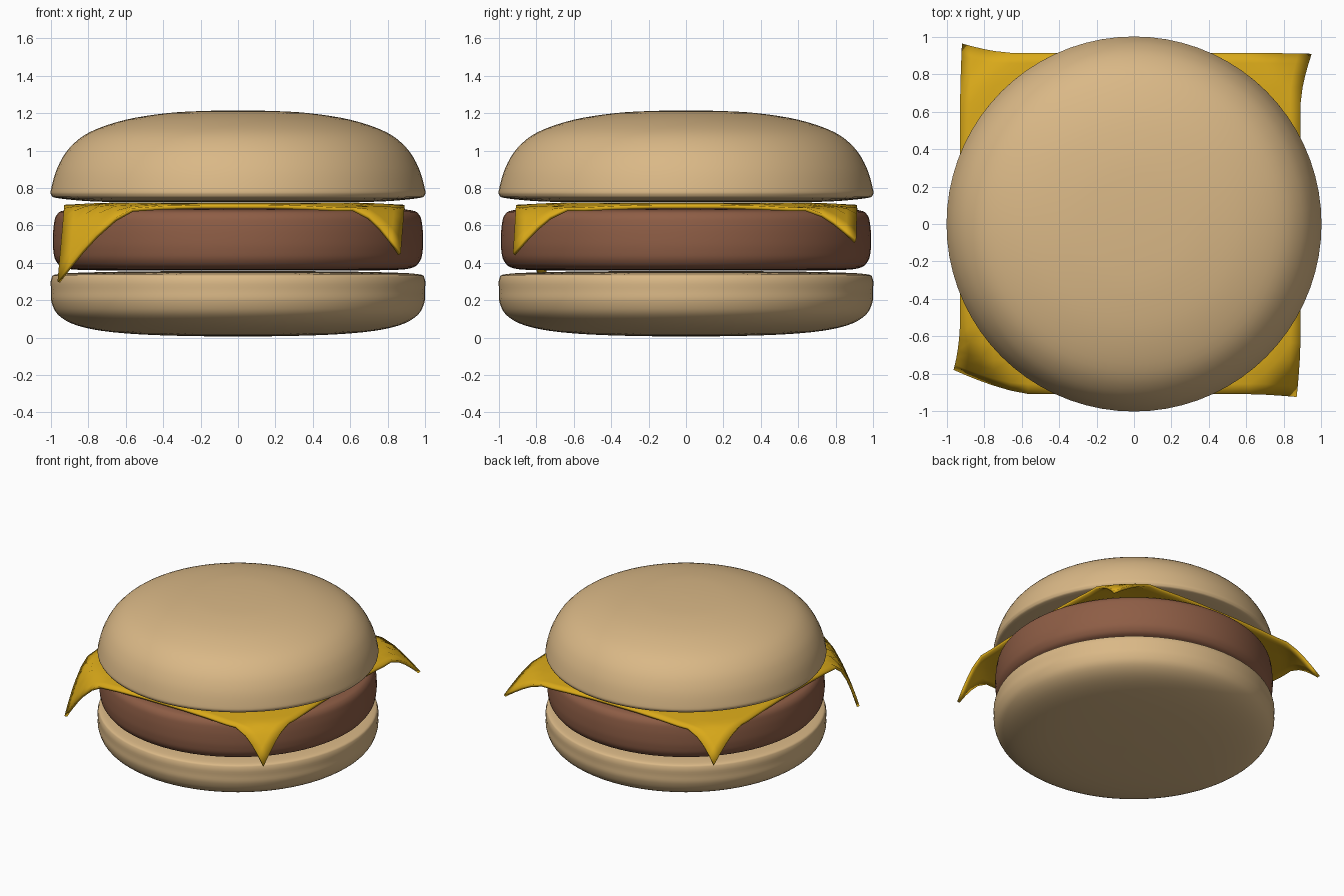
import bpy, bmesh
from math import pi
from mathutils import Vector

if "Cube" in bpy.data.objects:
    bpy.data.objects.remove(bpy.data.objects["Cube"])


def material(name, rgb):
    m = bpy.data.materials.new(name)
    m.diffuse_color = (*rgb, 1)
    m.use_nodes = True
    m.node_tree.nodes["Principled BSDF"].inputs["Base Color"].default_value = m.diffuse_color
    return m


def add_object(name, bm, mat, angle):
    me = bpy.data.meshes.new(name)
    bm.to_mesh(me)
    bm.free()
    me.materials.append(mat)
    ob = bpy.data.objects.new(name, me)
    bpy.context.collection.objects.link(ob)
    bpy.ops.object.select_all(action='DESELECT')
    ob.select_set(True)
    bpy.context.view_layer.objects.active = ob
    bpy.ops.object.shade_smooth_by_angle(angle=angle)
    return ob


def smooth_profile(pts, steps=4):
    # Catmull-Rom curve through the (radius, height) points
    p = [Vector(q) for q in pts]
    p = [p[0]] + p + [p[-1]]
    out = []
    for a, b, c, d in zip(p, p[1:], p[2:], p[3:]):
        for i in range(steps):
            t = i / steps
            out.append(0.5 * (2 * b + (c - a) * t + (2 * a - 5 * b + 4 * c - d) * t * t
                              + (3 * b - a - 3 * c + d) * t ** 3))
    return out + [p[-1]]


def lathe(name, pts, mat):
    bm = bmesh.new()
    vs = [bm.verts.new((max(r, 0), 0, z)) for r, z in smooth_profile(pts)]
    es = [bm.edges.new(e) for e in zip(vs, vs[1:])]
    bmesh.ops.spin(bm, geom=vs + es, axis=(0, 0, 1), cent=(0, 0, 0), angle=2 * pi, steps=72)
    bmesh.ops.remove_doubles(bm, verts=bm.verts, dist=1e-4)
    bmesh.ops.recalc_face_normals(bm, faces=bm.faces)
    return add_object(name, bm, mat, pi / 3)


bun = material("bun", (0.70, 0.48, 0.24))
meat = material("meat", (0.27, 0.11, 0.06))
yellow = material("cheese", (0.70, 0.40, 0.01))

# Round layers
lathe("bottom_bun", [(0, 0.005), (0.4, 0.012), (0.68, 0.03), (0.86, 0.065), (0.96, 0.12),
                     (0.997, 0.19), (1, 0.25), (0.998, 0.315), (0.96, 0.34),
                     (0.75, 0.35), (0.4, 0.355), (0, 0.355)], bun)
lathe("patty", [(0, 0.358), (0.4, 0.358), (0.75, 0.36), (0.92, 0.37), (0.973, 0.41),
                (0.988, 0.47), (0.99, 0.53), (0.985, 0.60), (0.97, 0.655), (0.92, 0.682),
                (0.75, 0.69), (0.4, 0.692), (0, 0.692)], meat)
lathe("top_bun", [(0, 0.724), (0.4, 0.724), (0.75, 0.727), (0.96, 0.745), (0.998, 0.762),
                  (0.998, 0.80), (0.965, 0.91), (0.90, 1.015), (0.79, 1.10), (0.60, 1.165),
                  (0.38, 1.20), (0.18, 1.212), (0, 1.215)], bun)

# Cheese slice: each corner droops towards its own tip, (start, tip)
corners = {(-1, -1): (1.58, (-0.965, -0.78, 0.30)),
           (1, -1): (1.70, (0.87, -0.925, 0.45)),
           (1, 1): (1.70, (0.95, 0.91, 0.52)),
           (-1, 1): (1.70, (-0.92, 0.965, 0.49))}


def cheese_point(u, v):
    p = Vector(((0.91 * u) - 0.02, 0.9125 * v + 0.0025, 0.722))
    s = abs(u) + abs(v)
    start, tip = corners[(1 if u > 0 else -1, 1 if v > 0 else -1)]
    p.z -= 0.012 * max(0, (max(abs(u), abs(v)) - 0.75) / 0.25)
    p.z -= 0.014 * min(1, max(0, (s - 1.3) / 0.3))
    w = max(0, (s - start) / (2 - start)) ** 1.5
    base = Vector((-0.93 if u < 0 else 0.89, -0.91 if v < 0 else 0.915, 0.696))
    return p + (Vector(tip) - base) * w


half = [0.2, 0.42, 0.6, 0.7, 0.8, 0.87, 0.94, 1]
steps = [-h for h in reversed(half)] + half
bm = bmesh.new()
grid = [[bm.verts.new(cheese_point(u, v)) for u in steps] for v in steps]
for r0, r1 in zip(grid, grid[1:]):
    for i in range(len(steps) - 1):
        bm.faces.new((r0[i], r0[i + 1], r1[i + 1], r1[i]))
cheese = add_object("cheese_slice", bm, yellow, pi / 6)
mod = cheese.modifiers.new("thickness", 'SOLIDIFY')
mod.thickness = 0.02
mod.offset = -1
# Thickness comes first, then the smoothing
cheese.modifiers.move(len(cheese.modifiers) - 1, 0)
